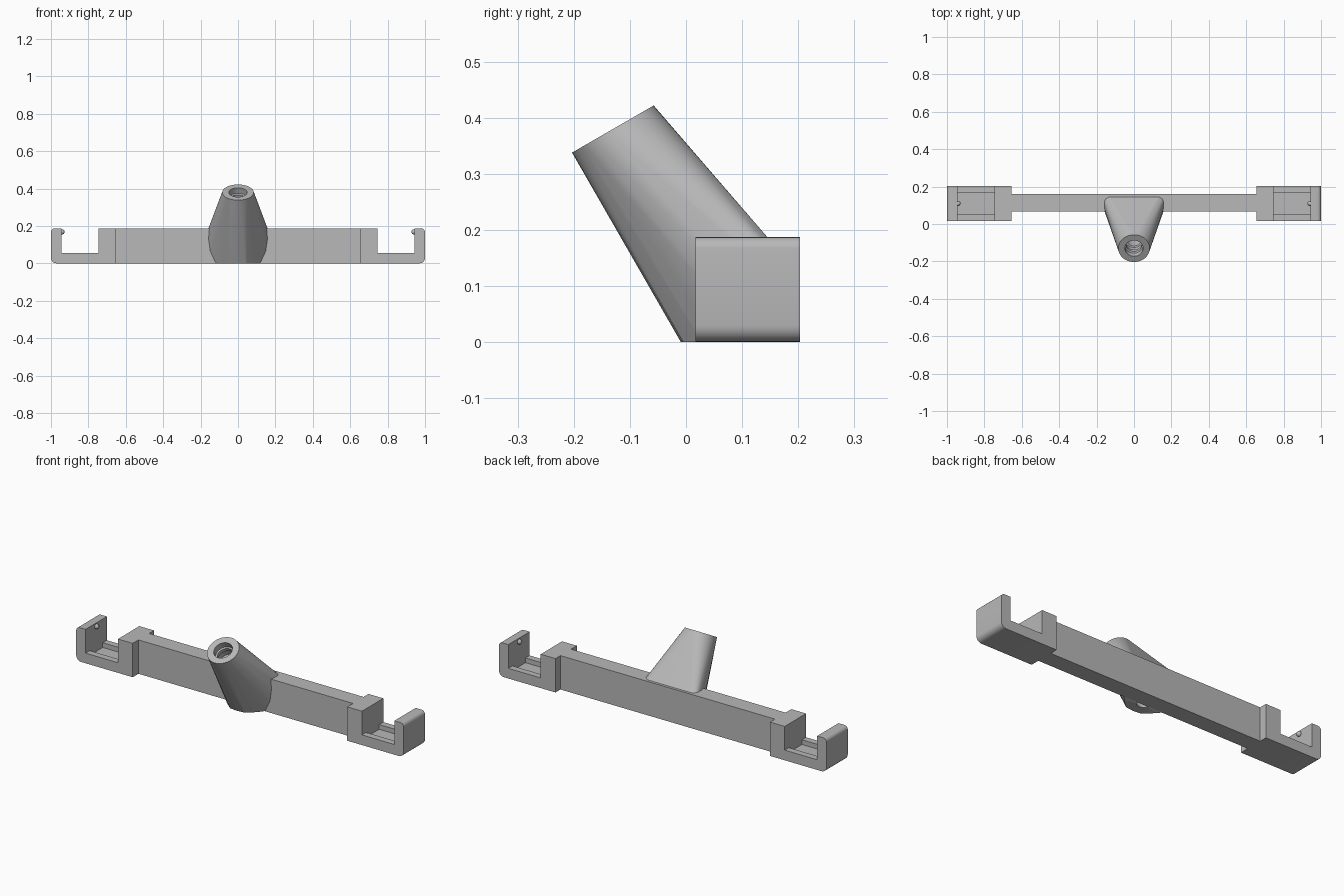
import bpy, bmesh, math
from mathutils import Vector

if "Cube" in bpy.data.objects:
    bpy.data.objects.remove(bpy.data.objects["Cube"], do_unlink=True)

grey = bpy.data.materials.new("plain grey")
grey.use_nodes = True
grey.diffuse_color = (0.48, 0.48, 0.48, 1)
grey.node_tree.nodes["Principled BSDF"].inputs["Base Color"].default_value = (0.48, 0.48, 0.48, 1)

MID_Y = 0.11            # centre line of the bar and clamps
TOP = 0.187             # height of the bar and clamps
UP = Vector((0, -0.5, math.sqrt(0.75)))      # socket axis, leaning forward
BACK = Vector((0, math.sqrt(0.75), 0.5))     # across the socket axis


def finish(bm, name):
    bmesh.ops.recalc_face_normals(bm, faces=bm.faces)
    mesh = bpy.data.meshes.new(name)
    bm.to_mesh(mesh)
    bm.free()
    mesh.materials.append(grey)
    obj = bpy.data.objects.new(name, mesh)
    bpy.context.collection.objects.link(obj)
    return obj


def box(name, x, y, z):
    bm = bmesh.new()
    bmesh.ops.create_cube(bm, size=1)
    for v in bm.verts:
        v.co = [lo + (hi - lo) * (c + 0.5) for c, (lo, hi) in zip(v.co, (x, y, z))]
    return finish(bm, name)


def activate(obj):
    bpy.ops.object.select_all(action='DESELECT')
    obj.select_set(True)
    bpy.context.view_layer.objects.active = obj


def cut(obj, cutter):
    mod = obj.modifiers.new("cut", 'BOOLEAN')
    mod.operation, mod.solver, mod.object = 'DIFFERENCE', 'EXACT', cutter
    activate(obj)
    bpy.ops.object.modifier_apply(modifier=mod.name)
    bpy.data.objects.remove(cutter, do_unlink=True)


def smooth(obj):
    activate(obj)
    bpy.ops.object.shade_smooth_by_angle(angle=math.radians(30))


def corner(cx, cz, r, start):
    """Quarter-round of profile points, counter-clockwise from start degrees."""
    angles = [math.radians(start + 90 * i / 5) for i in range(6)]
    return [(cx + r * math.cos(a), cz + r * math.sin(a)) for a in angles]


def in_socket(x, u, d):
    return Vector((x, 0, 0)) + BACK * u + UP * d


# Long bar joining both clamps
box("cross_bar", (-0.7, 0.7), (0.067, 0.16), (0, TOP))

# U-shaped clamps with a grooved floor and a small retaining nub
for side, word in ((1, "left"), (-1, "right")):
    profile = [(0.655, 0)] + corner(0.97, 0.03, 0.03, -90) + corner(0.98, TOP - 0.02, 0.02, 0)
    profile += [(0.943, TOP), (0.943, 0.056), (0.745, 0.056), (0.745, TOP), (0.655, TOP)]
    bm = bmesh.new()
    face = bm.faces.new([bm.verts.new((side * x, 0.017, z)) for x, z in profile])
    moved = bmesh.ops.extrude_face_region(bm, geom=[face])["geom"]
    bmesh.ops.translate(bm, vec=(0, 0.186, 0),
                        verts=[g for g in moved if isinstance(g, bmesh.types.BMVert)])
    clamp = finish(bm, word + "_clamp")
    xs = sorted((side * 0.745, side * 0.943))
    cut(clamp, box("groove_cutter", xs, (MID_Y - 0.057, MID_Y + 0.057), (0.03, 0.1)))
    smooth(clamp)

    bm = bmesh.new()
    bmesh.ops.create_uvsphere(bm, u_segments=16, v_segments=10, radius=0.014)
    bmesh.ops.translate(bm, vec=(side * 0.941, MID_Y, 0.168), verts=bm.verts)
    smooth(finish(bm, word + "_nub"))

# Leaning socket: hull between a round mouth and a broad foot
half_foot = [(0.045, -0.004), (0.085, 0.025), (0.16, 0.1), (0.185, 0.15),
             (0.197, 0.215), (0.194, 0.235), (0.18, 0.242)]
bm = bmesh.new()
for x, u in half_foot:
    for s in (1, -1):
        bm.verts.new(in_socket(s * x, u, -0.03))
bm.verts.new(in_socket(0, -0.008, -0.03))
for i in range(48):
    a = math.tau * i / 48
    bm.verts.new(in_socket(0.084 * math.cos(a), 0.077 + 0.084 * math.sin(a), 0.394))
bmesh.ops.convex_hull(bm, input=bm.verts)

# Trim the socket flush with the ground and inside the bar
for point, normal in (((0, 0, 0), (0, 0, -1)), ((0, 0.155, 0), (0, 1, 0))):
    result = bmesh.ops.bisect_plane(bm, geom=bm.verts[:] + bm.edges[:] + bm.faces[:],
                                    plane_co=point, plane_no=normal, clear_outer=True)
    rim = [g for g in result["geom_cut"] if isinstance(g, bmesh.types.BMEdge)]
    bmesh.ops.holes_fill(bm, edges=rim, sides=0)
bmesh.ops.dissolve_limit(bm, angle_limit=0.01, verts=bm.verts, edges=bm.edges)
socket = finish(bm, "angled_socket")

# Ridged bore running down the socket
steps = [(0.42, 0.049), (0.36, 0.049), (0.355, 0.042), (0.335, 0.042),
         (0.33, 0.049), (0.3, 0.049), (0.295, 0.042), (-0.15, 0.042)]
bm = bmesh.new()
rings = []
for d, r in steps:
    angles = [math.tau * i / 32 for i in range(32)]
    rings.append([bm.verts.new(in_socket(r * math.cos(a), 0.077 + r * math.sin(a), d))
                  for a in angles])
for upper, lower in zip(rings, rings[1:]):
    for i in range(32):
        j = (i + 1) % 32
        bm.faces.new((upper[i], upper[j], lower[j], lower[i]))
bm.faces.new(rings[0])
bm.faces.new(rings[-1])
cut(socket, finish(bm, "bore_cutter"))
smooth(socket)
